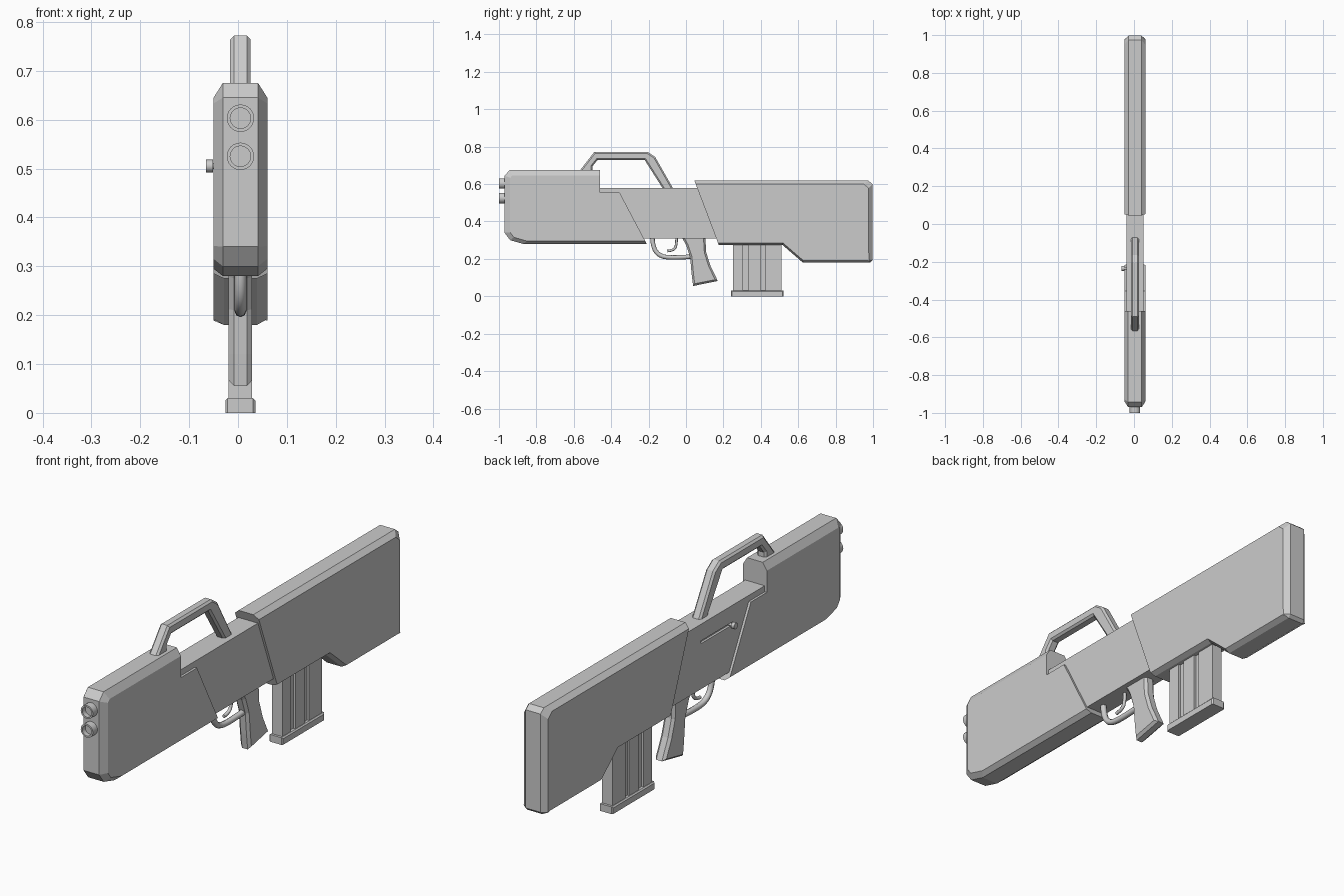
import bpy, bmesh, math
from mathutils import Vector, Matrix

if "Cube" in bpy.data.objects:
    bpy.data.objects.remove(bpy.data.objects["Cube"])

CX = 0.005  # centre plane of the body


def finish(name, bm):
    bmesh.ops.recalc_face_normals(bm, faces=bm.faces[:])
    me = bpy.data.meshes.new(name)
    bm.to_mesh(me)
    bm.free()
    ob = bpy.data.objects.new(name, me)
    bpy.context.collection.objects.link(ob)
    return ob


def inset_profile(pts, insets):
    """Move every profile edge inward by its own distance."""
    p = [Vector(q) for q in pts]
    k = len(p)
    area = sum(p[i].x * p[(i + 1) % k].y - p[(i + 1) % k].x * p[i].y for i in range(k))
    s = 1 if area > 0 else -1
    lines = []
    for i in range(k):
        d = (p[(i + 1) % k] - p[i]).normalized()
        nrm = Vector((-d.y, d.x)) * s
        lines.append((p[i] + nrm * insets[i], d))
    out = []
    for i in range(k):
        (a, d), (b, e) = lines[i - 1], lines[i]
        den = d.x * e.y - d.y * e.x
        t = ((b - a).x * e.y - (b - a).y * e.x) / den
        out.append(a + d * t)
    return out


def slab(name, pts, w, n=None, inset=0.0):
    """Side profile (y, z) extruded across x, with chamfered rims."""
    if n is None:
        loops = [(-w, pts), (w, pts)]
    else:
        ins = inset if isinstance(inset, list) else [inset] * len(pts)
        side = inset_profile(pts, ins)
        loops = [(-w, side), (-n, pts), (n, pts), (w, side)]
    bm = bmesh.new()
    rings = [[bm.verts.new((CX + x, q[0], q[1])) for q in prof] for x, prof in loops]
    k = len(pts)
    for a, b in zip(rings, rings[1:]):
        for i in range(k):
            j = (i + 1) % k
            bm.faces.new((a[i], a[j], b[j], b[i]))
    bm.faces.new(rings[0])
    bm.faces.new(rings[-1])
    bmesh.ops.remove_doubles(bm, verts=bm.verts[:], dist=1e-6)
    return finish(name, bm)


def rect(y0, y1, z0, z1):
    return [(y0, z0), (y1, z0), (y1, z1), (y0, z1)]


def lathe(name, profile, origin, axis, seg=24):
    """Profile of (radius, distance) spun round an axis."""
    bm = bmesh.new()
    rot = Vector((0, 0, 1)).rotation_difference(Vector(axis)).to_matrix()
    rings = []
    for r, h in profile:
        rings.append([bm.verts.new(Vector(origin) + rot @ Vector((
            r * math.cos(2 * math.pi * i / seg), r * math.sin(2 * math.pi * i / seg), h)))
            for i in range(seg)])
    for a, b in zip(rings, rings[1:]):
        for i in range(seg):
            j = (i + 1) % seg
            bm.faces.new((a[i], a[j], b[j], b[i]))
    bm.faces.new(rings[0])
    bm.faces.new(rings[-1])
    ob = finish(name, bm)
    smooth(ob)
    return ob


def smooth(ob):
    bpy.ops.object.select_all(action='DESELECT')
    ob.select_set(True)
    bpy.context.view_layer.objects.active = ob
    bpy.ops.object.shade_smooth_by_angle(angle=math.radians(35))


def rod(name, pts, radius):
    """Round bar along a smooth path in the centre plane."""
    cu = bpy.data.curves.new(name, 'CURVE')
    cu.dimensions = '3D'
    cu.bevel_depth = radius
    cu.bevel_resolution = 2
    cu.use_fill_caps = True
    sp = cu.splines.new('NURBS')
    sp.points.add(len(pts) - 1)
    for p, (y, z) in zip(sp.points, pts):
        p.co = (CX, y, z, 1)
    sp.use_endpoint_u = True
    sp.order_u = 3
    sp.resolution_u = 5
    ob = bpy.data.objects.new(name, cu)
    bpy.context.collection.objects.link(ob)
    return ob


# Front housing, stepped and slanted at the rear
slab("front_housing",
     [(-0.97, 0.645), (-0.97, 0.34), (-0.94, 0.30), (-0.87, 0.28), (-0.21, 0.28),
      (-0.355, 0.555), (-0.46, 0.555), (-0.46, 0.675), (-0.942, 0.675)],
     0.055, 0.036, [0.03, 0.025, 0.02, 0.015, 0, 0, 0, 0.03, 0.03])

# Rear stock with its lower butt
slab("rear_stock",
     [(0.045, 0.618), (0.175, 0.275), (0.515, 0.275), (0.625, 0.18),
      (0.985, 0.18), (0.997, 0.192), (0.997, 0.60), (0.975, 0.618)],
     0.055, 0.034, [0, 0.01, 0.01, 0.012, 0.012, 0.02, 0.03, 0.018])

# Middle receiver with a slot on its left side
receiver = slab("receiver", [(-0.48, 0.58), (-0.48, 0.50), (-0.30, 0.31), (0.20, 0.31),
                             (0.20, 0.58)], 0.045)
slot = slab("slot_cutter", rect(-0.25, -0.04, 0.499, 0.511), 0.01)
slot.location.x = -0.045
slot.hide_render = True
slot.hide_viewport = True
cut = receiver.modifiers.new("slot", 'BOOLEAN')
cut.operation = 'DIFFERENCE'
cut.object = slot

# Cocking knob in the slot
lathe("cocking_knob", [(0.006, 0), (0.006, 0.022), (0.013, 0.022), (0.013, 0.036)],
      (-0.029, -0.235, 0.505), (-1, 0, 0), 12)

# Carrying handle
slab("carry_handle",
     [(-0.585, 0.65), (-0.49, 0.772), (-0.205, 0.772), (-0.165, 0.745), (-0.065, 0.57),
      (-0.12, 0.57), (-0.222, 0.73), (-0.472, 0.73), (-0.50, 0.695), (-0.50, 0.65)],
     0.021, 0.013, 0.008)

# Two muzzle tubes with shallow recesses
for label, z in (("upper", 0.603), ("lower", 0.525)):
    lathe(label + "_muzzle", [(0.028, 0), (0.028, 0.05), (0.021, 0.05), (0.021, 0.03)],
          (CX, -0.95, z), (0, -1, 0))

# Trigger guard and trigger
rod("trigger_guard", [(-0.18, 0.33), (-0.18, 0.27), (-0.145, 0.215), (-0.07, 0.205),
                      (0.03, 0.212)], 0.012)
rod("trigger", [(-0.05, 0.32), (-0.05, 0.275), (-0.065, 0.245), (-0.10, 0.242)], 0.007)

# Pistol grip
slab("pistol_grip",
     [(-0.025, 0.32), (0.0, 0.275), (0.022, 0.21), (0.03, 0.12), (0.038, 0.055),
      (0.17, 0.082), (0.13, 0.165), (0.108, 0.235), (0.103, 0.32)],
     0.024, 0.013, 0.01)

# Magazine: thin core, raised ribs, base plate
slab("magazine_core", rect(0.255, 0.505, 0.02, 0.30), 0.015)
for i, (a, b) in enumerate(((0.25, 0.305), (0.335, 0.40), (0.425, 0.51))):
    slab(f"magazine_rib_{i + 1}", rect(a, b, 0.02, 0.30), 0.024)
slab("magazine_base", rect(0.24, 0.52, 0.0, 0.03), 0.031, 0.026, [0, 0.005, 0.005, 0.005])
